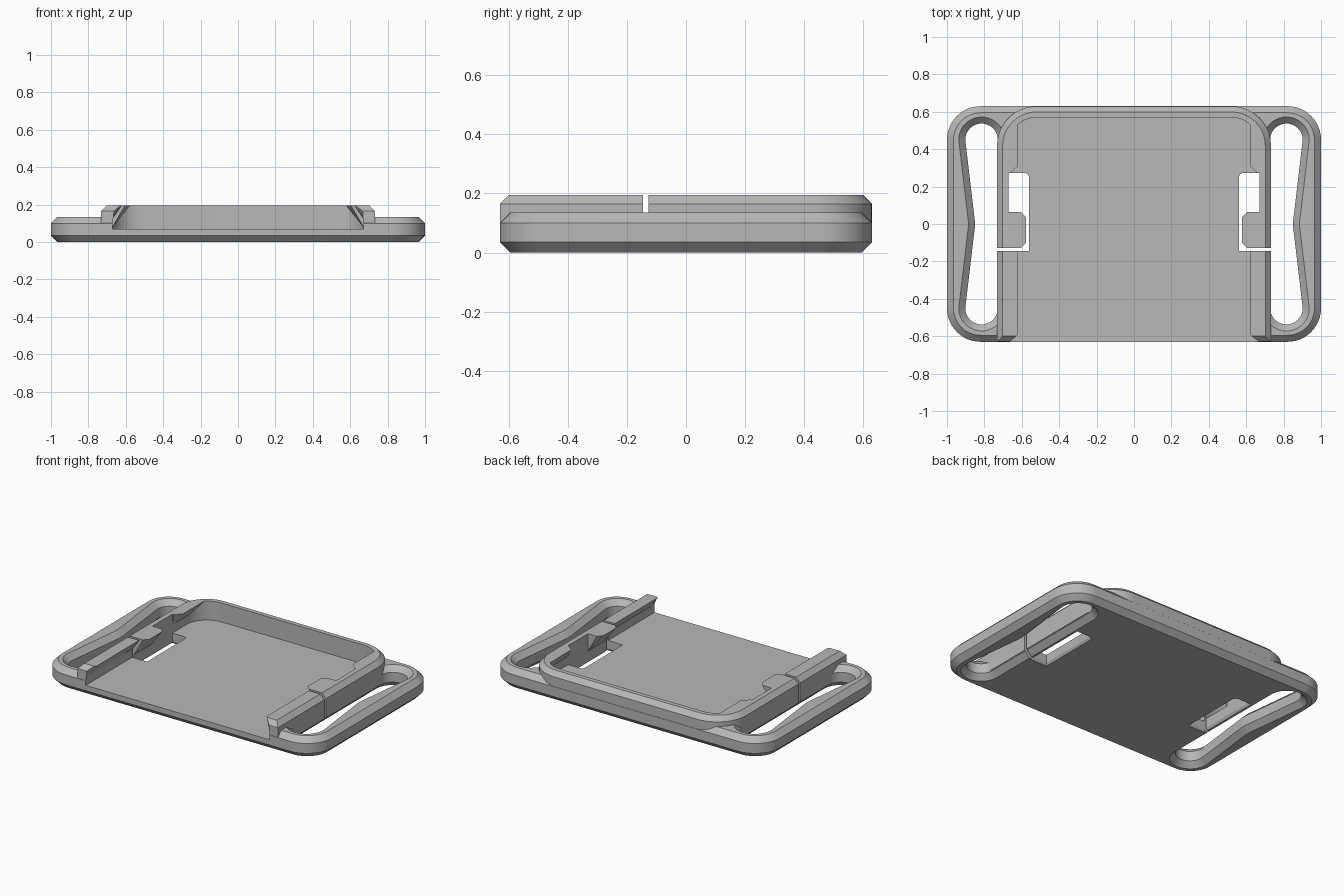
import bpy, bmesh, math
from mathutils import Vector

if "Cube" in bpy.data.objects:
    bpy.data.objects.remove(bpy.data.objects["Cube"])

TOP, DECK, FLOOR, CH = 0.195, 0.135, 0.07, 0.035

grey = bpy.data.materials.new("light_grey")
grey.use_nodes = True
colour = (0.48, 0.48, 0.48, 1)
grey.diffuse_color = colour
grey.node_tree.nodes["Principled BSDF"].inputs["Base Color"].default_value = colour


def arc(cx, cy, r, start, end, steps=12):
    angles = [math.radians(start + (end - start) * i / steps) for i in range(steps + 1)]
    return [(cx + r * math.cos(a), cy + r * math.sin(a)) for a in angles]


def offset(outline, d):
    """Grow a counter-clockwise outline by d with mitred corners."""
    result = []
    for i, p in enumerate(outline):
        p = Vector(p)
        a = (p - Vector(outline[i - 1])).normalized()
        b = (Vector(outline[(i + 1) % len(outline)]) - p).normalized()
        na, nb = Vector((a.y, -a.x)), Vector((b.y, -b.x))
        result.append(tuple(p + (na + nb) * d / (1 + na.dot(nb))))
    return result


def loft(name, rings, side=1):
    """Closed solid through matching rings; side -1 mirrors it in x."""
    bm = bmesh.new()
    loops = [[bm.verts.new((x * side, y, z)) for x, y, z in ring] for ring in rings]
    for low, high in zip(loops, loops[1:]):
        for i in range(len(low)):
            j = (i + 1) % len(low)
            bm.faces.new((low[i], low[j], high[j], high[i]))
    bm.faces.new(loops[0][::-1])
    bm.faces.new(loops[-1])
    bmesh.ops.recalc_face_normals(bm, faces=bm.faces)
    mesh = bpy.data.meshes.new(name)
    bm.to_mesh(mesh)
    bm.free()
    mesh.materials.append(grey)
    obj = bpy.data.objects.new(name, mesh)
    bpy.context.collection.objects.link(obj)
    return obj


def layered(name, outline, layers, side=1):
    """Solid from one outline, each layer given as (offset, height)."""
    return loft(name, [[(x, y, z) for x, y in offset(outline, d)] for d, z in layers], side)


def ridge(name, sections, low, side):
    """Overhanging lip negative along y, each section given as (y, tip x)."""
    return loft(name, [[(0.78, y, low), (0.67, y, low), (tip, y, TOP), (tip, y, 0.4), (0.78, y, 0.4)]
                       for y, tip in sections], side)


def combine(target, tool, operation, keep=False):
    mod = target.modifiers.new("combine", 'BOOLEAN')
    mod.operation, mod.object, mod.solver = operation, tool, 'EXACT'
    bpy.context.view_layer.update()
    bpy.context.view_layer.objects.active = target
    bpy.ops.object.modifier_apply(modifier=mod.name)
    if not keep:
        bpy.data.objects.remove(tool)


# Rounded base plate with chamfered rims
r, cx, cy = 0.18, 0.82, 0.45
plate = arc(cx, cy, r, 0, 90) + arc(-cx, cy, r, 90, 180) \
    + arc(-cx, -cy, r, 180, 270) + arc(cx, -cy, r, 270, 360)
tray = layered("phone_tray_mount", plate, [(-CH, 0), (0, CH), (0, DECK - CH), (-CH, DECK)])
tray.name = "tray_mount"

# Strap slots, pinched in the middle, chamfered above and below
slot = arc(0.815, 0.45, 0.087, 0, 180, 20) + arc(0.815, -0.45, 0.087, 180, 360, 20) \
    + [(0.856, -0.06), (0.851, -0.02), (0.851, 0.02), (0.856, 0.06)]
slot_layers = [(CH + 0.01, -0.01), (0, CH), (0, DECK - CH), (CH + 0.01, DECK + 0.01)]
for side in (1, -1):
    combine(tray, layered("strap_slot", slot, slot_layers, side), 'DIFFERENCE')

# Raised body with rounded back corners
body = [(-0.732, -0.629), (0.732, -0.629)] + arc(0.522, 0.419, 0.21, 0, 90, 16) \
    + arc(-0.522, 0.419, 0.21, 90, 180, 16)
combine(tray, layered("wall_block", body, [(0, 0.04), (0, TOP - 0.03), (-0.03, TOP)]), 'UNION')

# Open-front pocket, leaving side lips and latch bumps
pocket = [(-0.67, -0.8), (0.67, -0.8)] + arc(0.52, 0.42, 0.15, 0, 90) \
    + arc(-0.52, 0.42, 0.15, 90, 180)
cavity = layered("pocket_cutter", pocket, [(0, FLOOR), (0, 0.35)])
window = [(0.562, -0.145), (0.67, -0.145), (0.67, 0.272)] + arc(0.582, 0.252, 0.02, 90, 180, 4)
gap = [(0.562, -0.145), (0.8, -0.145), (0.8, -0.127), (0.562, -0.127)]
cutters = []
for side in (1, -1):
    lips = [[(-0.9, 0.67), (-0.632, 0.664), (-0.59, 0.62), (-0.13, 0.62)],
            [(0.265, 0.668), (0.31, 0.62), (0.6, 0.62)]]
    for sections in lips:
        combine(cavity, ridge("lip", sections, 0.125, side), 'DIFFERENCE')
    bump = ridge("latch_bump", [(-0.127, 0.605), (-0.10, 0.578), (0.035, 0.578), (0.065, 0.605)],
                 0.08, side)
    opening = layered("window_cutter", window, [(0.015, -0.01), (0, 0.015), (0, 0.35)], side)
    combine(cavity, bump, 'DIFFERENCE', keep=True)
    combine(opening, bump, 'DIFFERENCE')
    cutters += [opening, layered("gap_cutter", gap, [(0, -0.1), (0, 0.36)], side)]
for cutter in [cavity] + cutters:
    combine(tray, cutter, 'DIFFERENCE')

# Smooth rounds with crisp edges
bpy.ops.object.select_all(action='DESELECT')
tray.select_set(True)
bpy.context.view_layer.objects.active = tray
bpy.ops.object.shade_smooth_by_angle(angle=math.radians(25))
